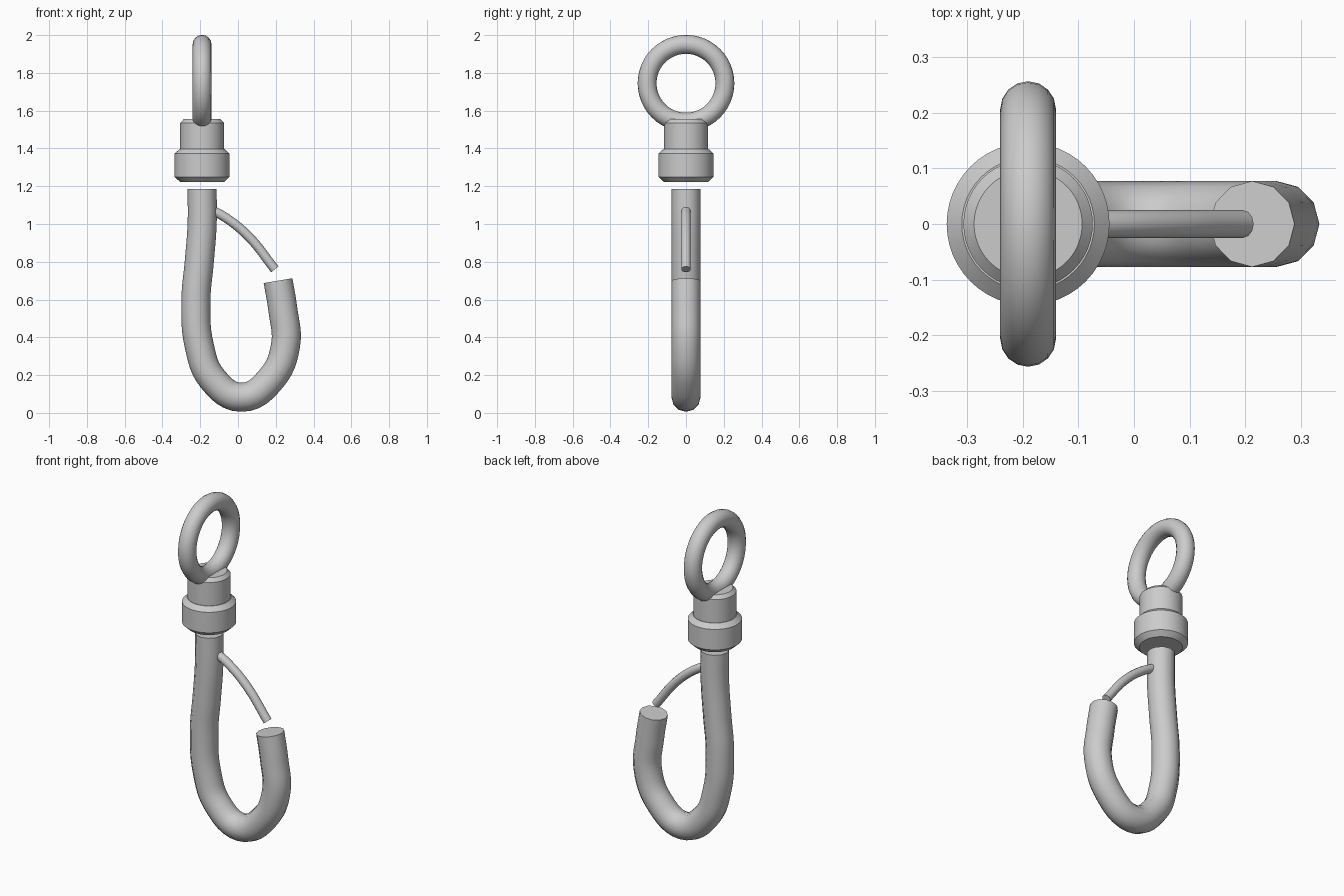
import bpy, bmesh
from math import radians, tau
from mathutils import Vector, Matrix

if "Cube" in bpy.data.objects:
    bpy.data.objects.remove(bpy.data.objects["Cube"])

AXIS_X = -0.19


def finish(ob):
    bpy.ops.object.select_all(action='DESELECT')
    ob.select_set(True)
    bpy.context.view_layer.objects.active = ob
    if ob.type == 'CURVE':
        bpy.ops.object.convert(target='MESH')
        ob = bpy.context.object
        # weld the end caps to the tube
        bm = bmesh.new()
        bm.from_mesh(ob.data)
        bmesh.ops.remove_doubles(bm, verts=bm.verts, dist=1e-5)
        bmesh.ops.recalc_face_normals(bm, faces=bm.faces)
        bm.to_mesh(ob.data)
        bm.free()
    bpy.ops.object.shade_smooth_by_angle(angle=radians(36))
    return ob


def bent_rod(name, points, radius):
    """Round rod swept along a smooth path of (x, z) points."""
    cu = bpy.data.curves.new(name, 'CURVE')
    cu.dimensions = '3D'
    cu.bevel_depth = radius
    cu.bevel_resolution = 4
    cu.resolution_u = 6
    cu.use_fill_caps = True
    sp = cu.splines.new('BEZIER')
    sp.bezier_points.add(len(points) - 1)
    for p, (x, z) in zip(sp.bezier_points, points):
        p.co = (x, 0, z)
        p.handle_left_type = p.handle_right_type = 'AUTO'
    ob = bpy.data.objects.new(name, cu)
    bpy.context.collection.objects.link(ob)
    return finish(ob)


def lathe(name, profile, steps=48):
    """Solid turned around the vertical axis from (radius, z) points."""
    bm = bmesh.new()
    verts = [bm.verts.new((r, 0, z)) for r, z in profile]
    edges = [bm.edges.new(pair) for pair in zip(verts, verts[1:])]
    bmesh.ops.spin(bm, geom=verts + edges, cent=(0, 0, 0), axis=(0, 0, 1),
                   angle=tau, steps=steps, use_merge=False)
    bmesh.ops.remove_doubles(bm, verts=bm.verts, dist=1e-5)
    # close top and bottom
    bmesh.ops.holes_fill(bm, edges=[e for e in bm.edges if e.is_boundary], sides=0)
    bmesh.ops.recalc_face_normals(bm, faces=bm.faces)
    me = bpy.data.meshes.new(name)
    bm.to_mesh(me)
    bm.free()
    ob = bpy.data.objects.new(name, me)
    ob.location.x = AXIS_X
    bpy.context.collection.objects.link(ob)
    return finish(ob)


# Top ring, facing sideways
bpy.ops.mesh.primitive_torus_add(location=(AXIS_X, 0, 1.745), rotation=(0, radians(90), 0),
                                 major_radius=0.206, minor_radius=0.05,
                                 major_segments=48, minor_segments=16)
bpy.context.object.name = "top_ring"
finish(bpy.context.object)

# Swivel: chamfered neck and wider collar
lathe("swivel_neck", [(0.116, 1.36), (0.116, 1.535), (0.097, 1.555)])
lathe("swivel_collar", [(0.117, 1.223), (0.146, 1.25), (0.146, 1.372), (0.119, 1.397)])

# Hook
bent_rod("hook", [(-0.19, 1.185), (-0.19, 1.0), (-0.205, 0.80), (-0.223, 0.59),
                  (-0.204, 0.35), (-0.135, 0.18), (0.018, 0.083), (0.175, 0.18),
                  (0.252, 0.36), (0.237, 0.55), (0.212, 0.70)], 0.077)

# Spring gate wire, rooted inside the hook shank
bent_rod("gate_wire", [(-0.15, 1.08), (-0.06, 1.03), (0.06, 0.93), (0.195, 0.76)], 0.025)
